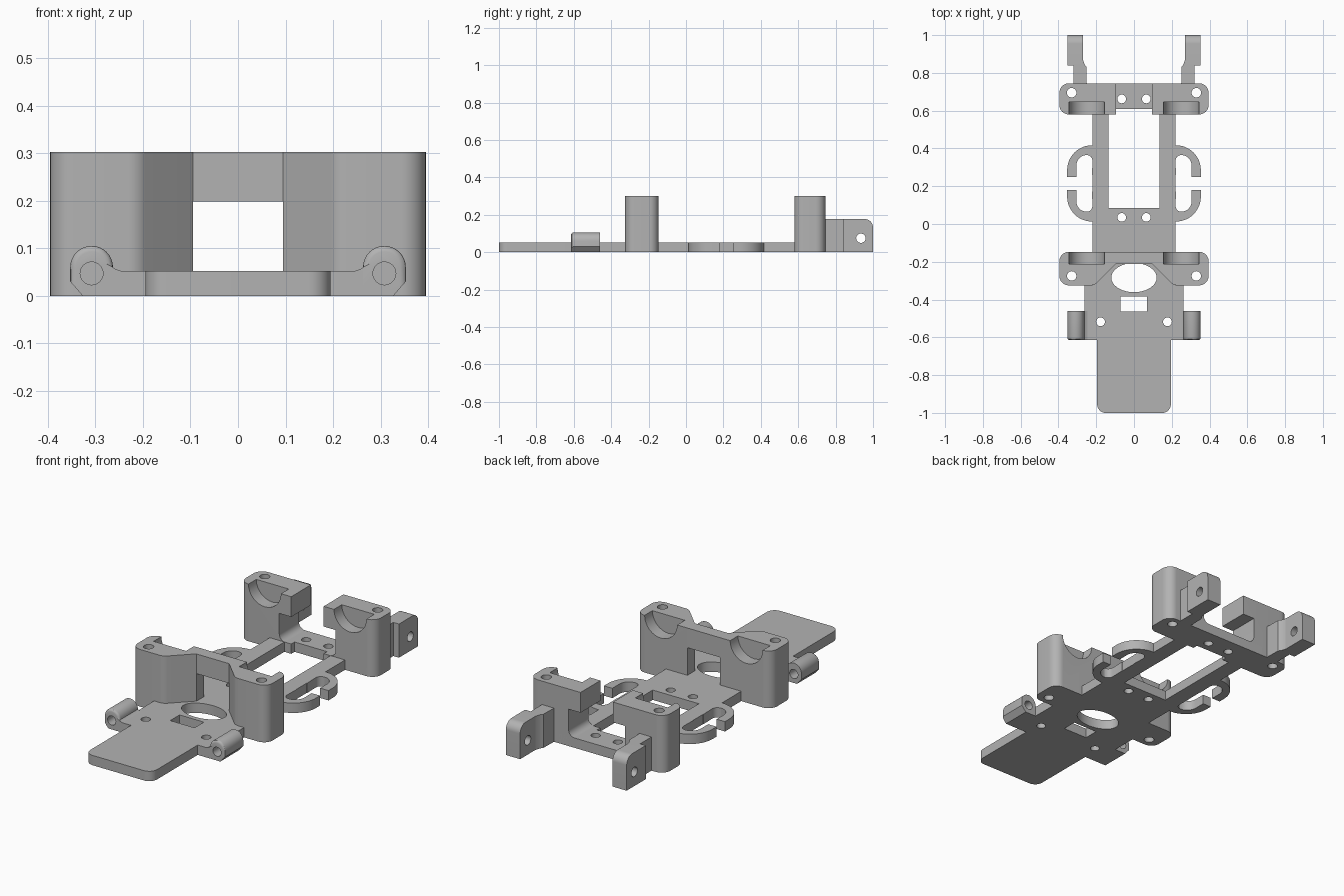
import bpy, bmesh, math
from mathutils import Vector

cube = bpy.data.objects.get("Cube")
if cube:
    bpy.data.objects.remove(cube, do_unlink=True)

grey = bpy.data.materials.new("light grey plastic")
grey.use_nodes = True
colour = (0.45, 0.45, 0.45, 1)
grey.diffuse_color = colour
grey.node_tree.nodes["Principled BSDF"].inputs["Base Color"].default_value = colour

T = 0.052   # plate thickness
H = 0.302   # block height


def arc(cx, cy, rx, start, end, n=12, ry=None):
    ry = rx if ry is None else ry
    angles = [math.radians(start + (end - start) * i / n) for i in range(n + 1)]
    return [(cx + rx * math.cos(a), cy + ry * math.sin(a)) for a in angles]


def rounded(points, n=8):
    """Outline from (u, v) or (u, v, radius) corners."""
    out = []
    for i, p in enumerate(points):
        c = Vector(p[:2])
        if len(p) == 2:
            out.append(tuple(c))
            continue
        a = (Vector(points[i - 1][:2]) - c).normalized()
        b = (Vector(points[(i + 1) % len(points)][:2]) - c).normalized()
        half = a.angle(b) / 2
        centre = c + (a + b).normalized() * p[2] / math.sin(half)
        s = c + a * p[2] / math.tan(half) - centre
        e = c + b * p[2] / math.tan(half) - centre
        for k in range(n + 1):
            d = s.lerp(e, k / n).normalized() * p[2]
            out.append(tuple(centre + d))
    return out


def box(u0, u1, v0, v1):
    return [(u0, v0), (u1, v0), (u1, v1), (u0, v1)]


def prism(name, outline, lo, hi, axis="z", side=1):
    """Extrude an outline along an axis; side -1 mirrors it in x."""
    place = {"z": lambda u, v, w: (side * u, v, w),
             "y": lambda u, v, w: (side * u, w, v),
             "x": lambda u, v, w: (side * w, u, v)}[axis]
    bm = bmesh.new()
    face = bm.faces.new([bm.verts.new(place(u, v, lo)) for u, v in outline])
    top = bmesh.ops.extrude_face_region(bm, geom=[face])["geom"]
    shift = Vector(place(0, 0, hi)) - Vector(place(0, 0, lo))
    bmesh.ops.translate(bm, vec=shift,
                        verts=[g for g in top if isinstance(g, bmesh.types.BMVert)])
    bmesh.ops.recalc_face_normals(bm, faces=bm.faces)
    mesh = bpy.data.meshes.new(name)
    bm.to_mesh(mesh)
    bm.free()
    mesh.materials.append(grey)
    obj = bpy.data.objects.new(name, mesh)
    bpy.context.collection.objects.link(obj)
    return obj


def hole(u, v, r, lo, hi, axis="z", side=1):
    return prism("cutter", arc(u, v, r, 0, 360, 32)[:-1], lo, hi, axis, side)


def cut(obj, cutters):
    for c in cutters:
        c.hide_render = True
        m = obj.modifiers.new("cut", "BOOLEAN")
        m.operation, m.solver, m.object = "DIFFERENCE", "EXACT", c
    bpy.context.view_layer.update()
    graph = bpy.context.evaluated_depsgraph_get()
    mesh = bpy.data.meshes.new_from_object(obj.evaluated_get(graph))
    obj.modifiers.clear()
    obj.data = mesh
    for c in cutters:
        bpy.data.objects.remove(c, do_unlink=True)
    parts.append(obj)


parts = []

# Base plate with tongue, openings and screw holes
half = rounded([(0, -1), (0.195, -1, 0.045), (0.195, -0.615), (0.263, -0.615),
                (0.263, -0.325), (0.22, -0.325), (0.22, 0.745), (0, 0.745)])
plate = prism("base_plate", half + [(-x, y) for x, y in half[-2:0:-1]], 0, T)
openings = [prism("cutter", box(-0.135, 0.135, 0.085, 0.608), -1, 1),
            prism("cutter", box(-0.072, 0.07, -0.463, -0.385), -1, 1),
            prism("cutter", arc(0, -0.284, 0.12, 0, 360, 48, 0.077)[:-1], -1, 1)]
for x, y in ((0.065, 0.035), (0.065, 0.662), (0.177, -0.518)):
    openings += [hole(s * x, y, 0.023, -1, 1) for s in (1, -1)]
cut(plate, openings)

# Bridge joining the two front blocks
parts.append(prism("front_bridge", box(-0.095, 0.095, -0.212, -0.147), 0.198, H))

for side, word in ((1, "left_"), (-1, "right_")):
    # Front bearing block, open cradle facing back
    plan = rounded([(0.095, -0.147), (0.095, -0.21), (0.21, -0.325, 0.05),
                    (0.395, -0.325, 0.05), (0.395, -0.147, 0.05)])
    block = prism(word + "front_block", plan, 0, H, "z", side)
    cut(block, [hole(0.25, H, 0.095, -0.212, -0.1, "y", side),
                hole(0.33, -0.275, 0.025, -1, 1, "z", side)])

    # Rear bearing block, cradle facing forward, undercut on the inner side
    plan = rounded([(0.095, 0.58), (0.395, 0.58, 0.05),
                    (0.395, 0.745, 0.05), (0.095, 0.745)])
    block = prism(word + "rear_block", plan, 0, H, "z", side)
    undercut = rounded([(0, T), (0.165, T, 0.035), (0.165, 0.195), (0, 0.195)])
    cut(block, [hole(0.25, H, 0.095, 0.5, 0.645, "y", side),
                hole(0.33, 0.695, 0.025, -1, 1, "z", side),
                prism("cutter", undercut, 0.5, 0.9, "y", side)])

    # Rear arm and drilled lug
    neck = [(0.25, 0.74), (0.32, 0.74), (0.32, 0.845), (0.275, 0.845),
            (0.27, 0.87), (0.262, 0.845), (0.252, 0.832)]
    parts.append(prism(word + "rear_arm", neck, 0, 0.178, "z", side))
    lug = rounded([(0.84, 0), (1, 0), (1, 0.178, 0.045), (0.84, 0.178)])
    lug = prism(word + "rear_lug", lug, 0.27, 0.353, "x", side)
    cut(lug, [hole(0.935, 0.075, 0.025, 0.2, 0.4, "x", side)])

    # Front hinge barrel with softened front rim
    profile = [(0.245, 0), (0.327, 0), (0.353, 0.03)]
    profile += arc(0.308, 0.06, 0.045, 0, 180, 16) + [(0.257, 0.056), (0.245, T)]
    barrel = prism(word + "hinge_barrel", profile, -0.615, -0.46, "y", side)
    bm = bmesh.new()
    bm.from_mesh(barrel.data)
    rim = [e for e in bm.edges
           if all(v.co.y < -0.61 and v.co.z > 0.02 and abs(v.co.x) > 0.26 for v in e.verts)]
    bmesh.ops.bevel(bm, geom=rim, offset=0.012, segments=3, profile=0.5, affect="EDGES")
    bm.to_mesh(barrel.data)
    bm.free()
    cut(barrel, [hole(0.308, 0.047, 0.024, -0.7, -0.4, "y", side)])

    # Pair of curved cable hooks, mirrored about their shared middle
    hook = [(0.21, 0.417)] + arc(0.222, 0.285, 0.132, 90, 0) + [(0.354, 0.25), (0.305, 0.25)]
    hook += arc(0.25, 0.31, 0.055, 0, 90, 8)
    hook += arc(0.25, 0.335, 0.03, 90, 180, 4) + [(0.222, 0.26), (0.21, 0.25)]
    parts.append(prism(word + "rear_hook", hook, 0, T, "z", side))
    flipped = [(x, 0.43 - y) for x, y in hook]
    parts.append(prism(word + "front_hook", flipped, 0, T, "z", side))

# Smooth curved walls, keep edges crisp
bpy.ops.object.select_all(action="DESELECT")
for obj in parts:
    obj.select_set(True)
bpy.context.view_layer.objects.active = plate
bpy.ops.object.shade_smooth_by_angle(angle=math.radians(30))
